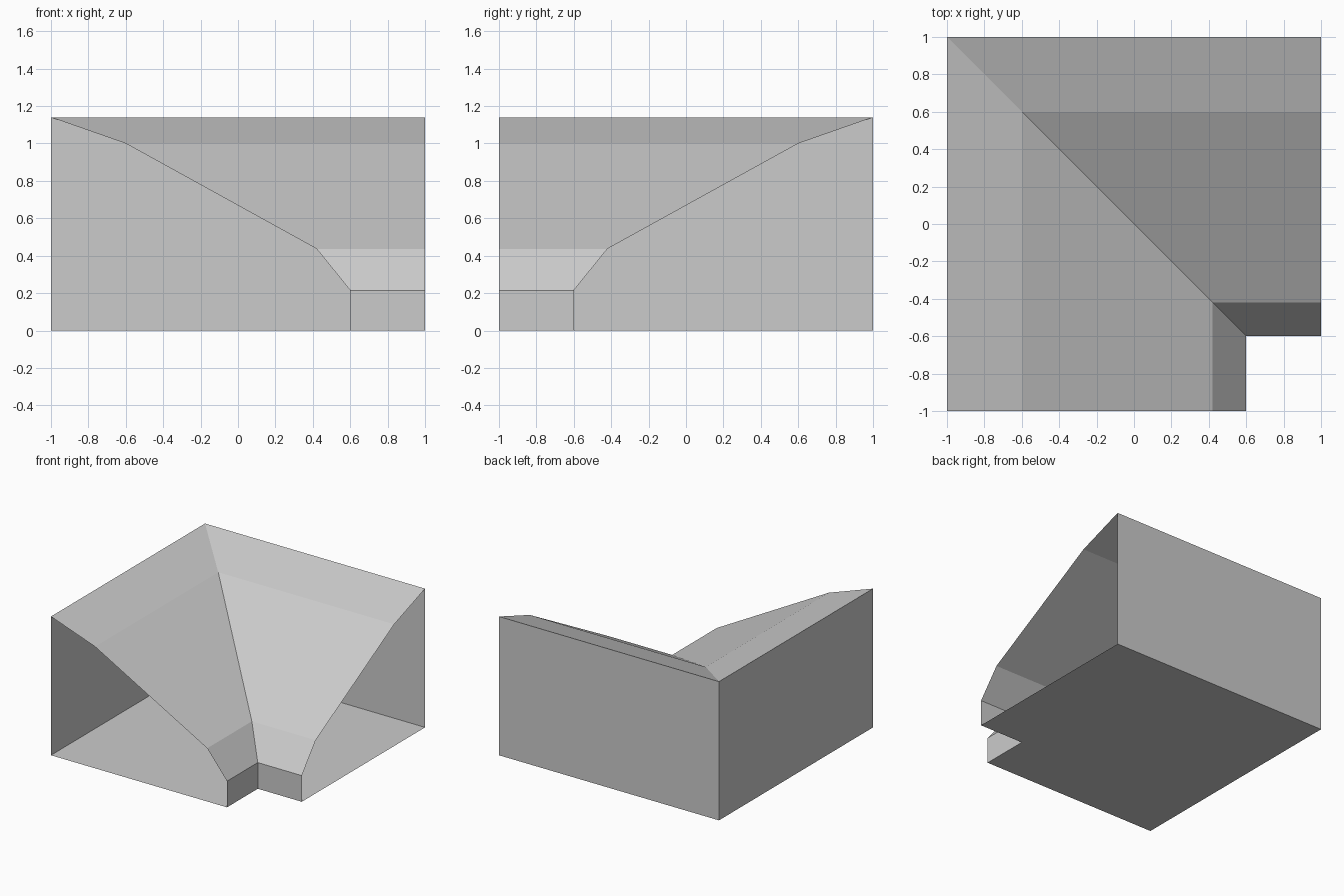
import bpy, bmesh

if "Cube" in bpy.data.objects:
    bpy.data.objects.remove(bpy.data.objects["Cube"])

# Closed cross-section of the roof piece: (offset, height)
profile = [(-1, 0), (-1, 1.14), (-0.6, 1.0), (0.42, 0.437), (0.6, 0.215), (0.6, 0)]

# Sweep the section around a mitred right-angle corner, both ends left open
bm = bmesh.new()
rings = [[bm.verts.new(co) for co in ((p, -1, z), (p, -p, z), (1, -p, z))]
         for p, z in profile]
for i, a in enumerate(rings):
    b = rings[(i + 1) % len(rings)]
    for k in range(2):
        # the outermost and innermost offsets still have length along both legs
        bm.faces.new((a[k], a[k + 1], b[k + 1], b[k]))
# Orient the open shell so its faces point outwards
bm.normal_update()
bm.faces.ensure_lookup_table()
if bm.faces[0].normal.x > 0:
    bmesh.ops.reverse_faces(bm, faces=bm.faces[:])

mesh = bpy.data.meshes.new("corner_roof")
bm.to_mesh(mesh)
bm.free()
bpy.context.collection.objects.link(bpy.data.objects.new("corner_roof", mesh))
